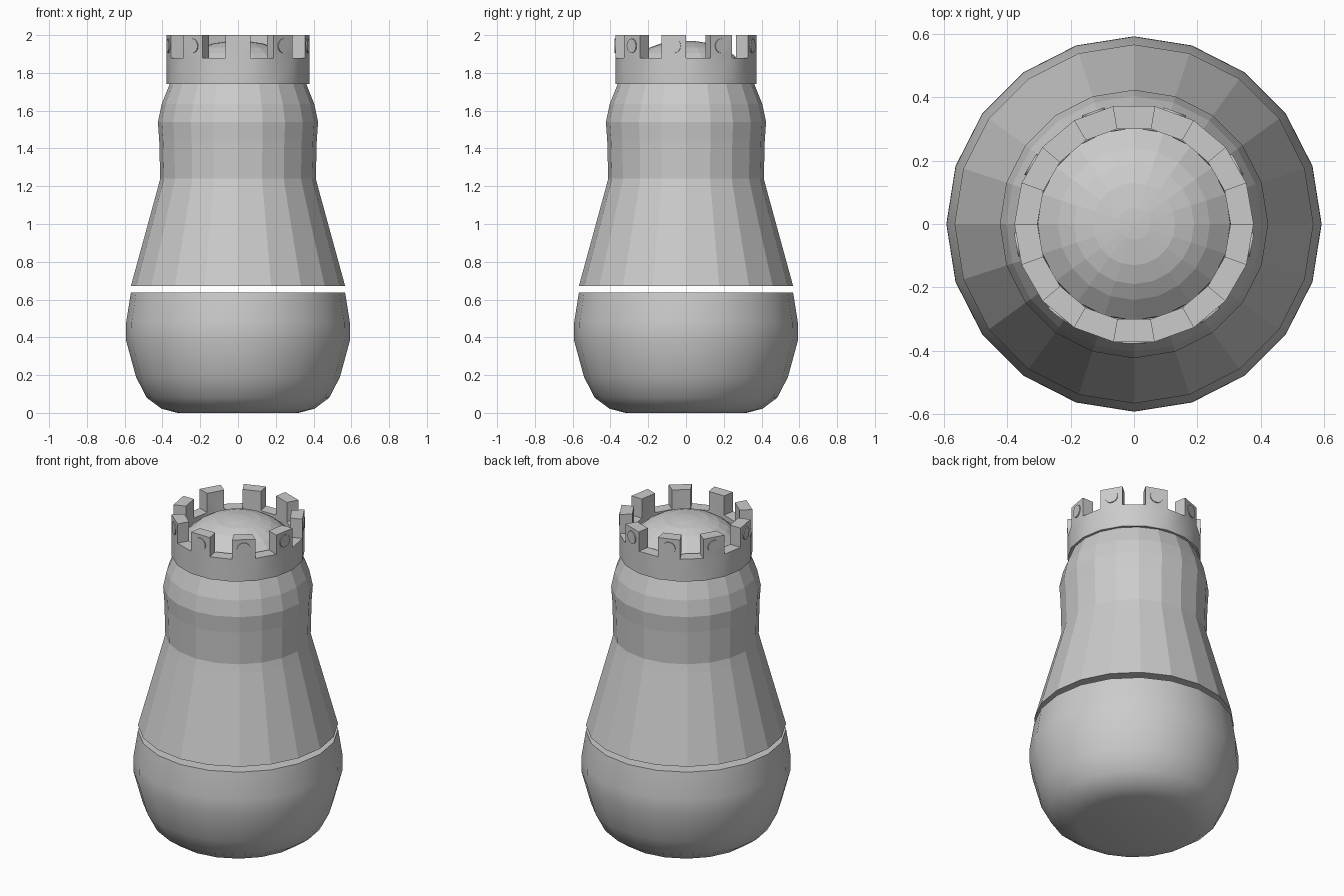
import bpy, bmesh
from math import sin, cos, pi, radians
from mathutils import Matrix

if "Cube" in bpy.data.objects:
    bpy.data.objects.remove(bpy.data.objects["Cube"])


def finish(bm, name, smooth=False):
    bmesh.ops.recalc_face_normals(bm, faces=bm.faces[:])
    me = bpy.data.meshes.new(name)
    bm.to_mesh(me)
    bm.free()
    ob = bpy.data.objects.new(name, me)
    bpy.context.collection.objects.link(ob)
    if smooth:
        bpy.ops.object.select_all(action='DESELECT')
        ob.select_set(True)
        bpy.context.view_layer.objects.active = ob
        bpy.ops.object.shade_smooth_by_angle(angle=radians(35))
    return ob


def lathe(name, profile, sides=20, smooth=False):
    """Stack of rings (radius, z), capped at both ends."""
    bm = bmesh.new()
    rings = [[bm.verts.new((r * cos(2 * pi * i / sides), r * sin(2 * pi * i / sides), z))
              for i in range(sides)] for r, z in profile]
    for a, b in zip(rings, rings[1:]):
        for i in range(sides):
            j = (i + 1) % sides
            bm.faces.new((a[i], a[j], b[j], b[i]))
    bm.faces.new(rings[0])
    bm.faces.new(rings[-1])
    return finish(bm, name, smooth)


# Rounded base and faceted upper body, separated by a thin gap
lathe("base", [(0.32, 0), (0.405, 0.022), (0.483, 0.08), (0.54, 0.19),
               (0.593, 0.385), (0.592, 0.48), (0.567, 0.638)], smooth=True)
lathe("tower_body", [(0.567, 0.672), (0.425, 1.19), (0.412, 1.24), (0.417, 1.44),
                     (0.424, 1.54), (0.404, 1.635), (0.36, 1.745)])

# Domed roof inside the crown
lathe("dome", [(0.306, 1.80), (0.304, 1.85), (0.24, 1.905), (0.19, 1.935),
               (0.13, 1.956), (0.05, 1.968), (0.01, 1.97)])

# Crown ring, every second top segment raised into a merlon
N, RO, RI = 18, 0.378, 0.305
bm = bmesh.new()
section = [(RO, 1.74), (RO, 1.88), (RI, 1.88), (RI, 1.74)]
rings = [[bm.verts.new((r * cos(2 * pi * i / N), r * sin(2 * pi * i / N), z))
          for i in range(N)] for r, z in section]
merlons = []
for k in range(4):
    a, b = rings[k], rings[(k + 1) % 4]
    for i in range(N):
        j = (i + 1) % N
        f = bm.faces.new((a[i], a[j], b[j], b[i]))
        # the front segment (centred on -y) carries a merlon
        if k == 1 and i % 2 == 1:
            merlons.append(f)
bmesh.ops.recalc_face_normals(bm, faces=bm.faces[:])
ext = bmesh.ops.extrude_discrete_faces(bm, faces=merlons)
for f in ext["faces"]:
    bmesh.ops.translate(bm, verts=f.verts[:], vec=(0, 0, 0.12))
finish(bm, "crown", smooth=True)

# Small round stud on the outer face of each merlon
bm = bmesh.new()
for k in range(9):
    m = (Matrix.Rotation(radians(-90 + 40 * k), 4, 'Z')
         @ Matrix.Translation((RO * cos(pi / N) - 0.004, 0, 1.943))
         @ Matrix.Rotation(pi / 2, 4, 'Y'))
    bmesh.ops.create_cone(bm, cap_ends=True, segments=16, radius1=0.038,
                          radius2=0.038, depth=0.02, matrix=m)
finish(bm, "merlon_studs", smooth=True)
